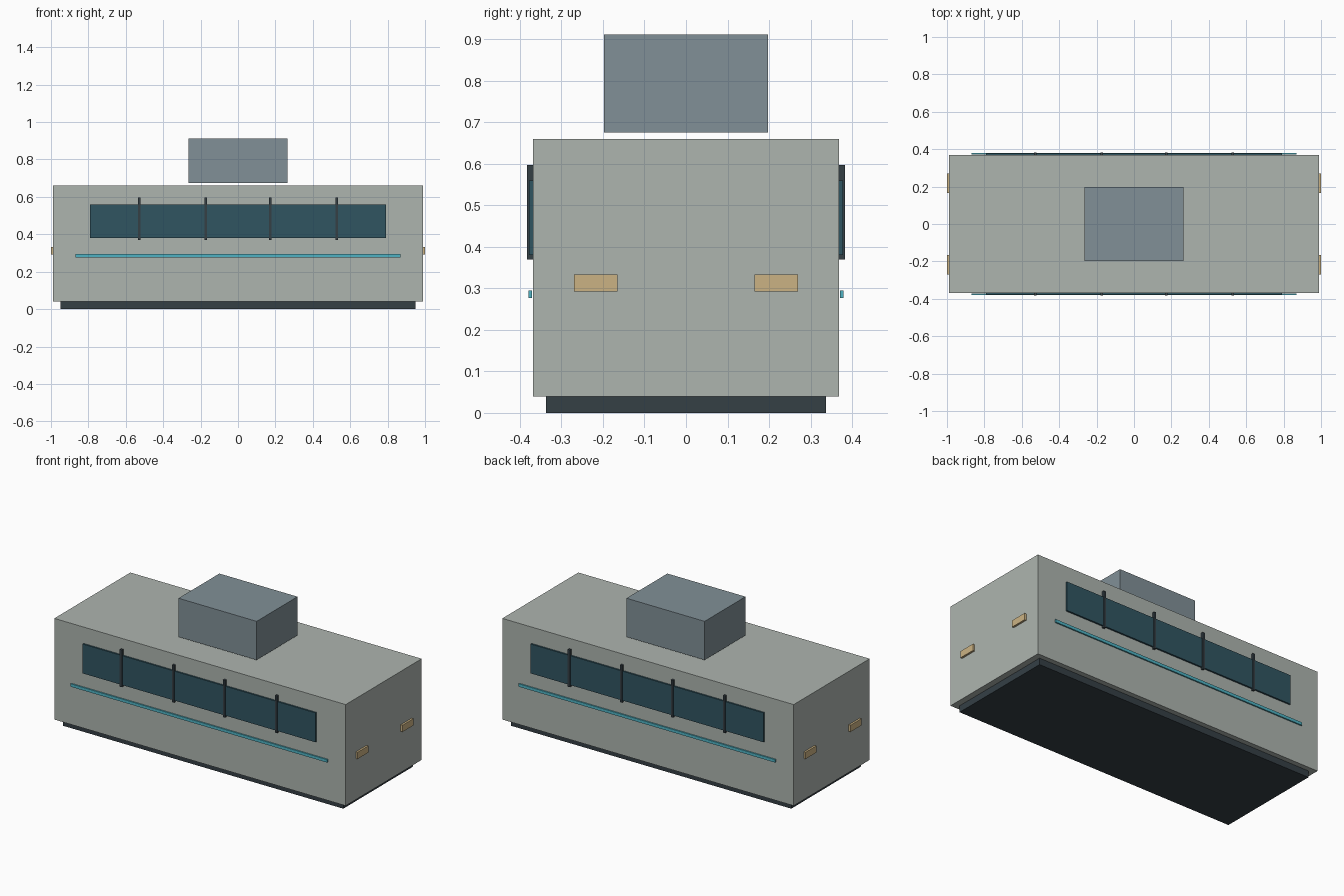
import bpy

if "Cube" in bpy.data.objects:
    bpy.data.objects.remove(bpy.data.objects["Cube"])


def material(name, rgb):
    m = bpy.data.materials.new(name)
    m.diffuse_color = (*rgb, 1)
    m.use_nodes = True
    m.node_tree.nodes["Principled BSDF"].inputs["Base Color"].default_value = m.diffuse_color
    return m


WALL = material("pale_wall", (0.42, 0.46, 0.43))
DARK = material("dark_trim", (0.035, 0.05, 0.06))
GLASS = material("teal_glass", (0.03, 0.09, 0.12))
CYAN = material("cyan_stripe", (0.08, 0.45, 0.55))
LAMP = material("warm_lamp", (0.60, 0.45, 0.23))
ROOF = material("roof_grey", (0.22, 0.28, 0.31))


def box(name, x, y, z, mat):
    """Box from (min, max) ranges along each axis."""
    bpy.ops.mesh.primitive_cube_add(
        size=1, location=[(a + b) / 2 for a, b in (x, y, z)])
    ob = bpy.context.object
    ob.name = name
    ob.scale = [b - a for a, b in (x, y, z)]
    bpy.ops.object.transform_apply(location=False, rotation=False, scale=True)
    ob.data.materials.append(mat)
    return ob


def span(sign, inner, outer):
    """Range between two distances on the chosen side of the centre."""
    return tuple(sorted((sign * inner, sign * outer)))


# Main volume, plinth and floating roof unit
box("base_plinth", (-0.95, 0.95), (-0.337, 0.337), (0, 0.04), DARK)
box("main_body", (-0.988, 0.988), (-0.368, 0.368), (0.04, 0.66), WALL)
box("roof_unit", (-0.265, 0.265), (-0.198, 0.198), (0.675, 0.912), ROOF)

for side, s in (("front", -1), ("back", 1)):
    # Window band, its posts and the stripe below
    box(f"{side}_window", (-0.79, 0.79), span(s, 0.362, 0.378), (0.38, 0.56), GLASS)
    for i, x in enumerate((-0.527, -0.172, 0.172, 0.527)):
        box(f"{side}_window_post_{i + 1}", (x - 0.007, x + 0.007),
            span(s, 0.368, 0.383), (0.369, 0.597), DARK)
    box(f"{side}_stripe", (-0.87, 0.87), span(s, 0.371, 0.379), (0.277, 0.295), CYAN)

for end, e in (("left", -1), ("right", 1)):
    # Lamps on both end walls
    for side, s in (("front", -1), ("back", 1)):
        box(f"{end}_{side}_lamp", span(e, 0.988, 1.0),
            span(s, 0.165, 0.27), (0.292, 0.333), LAMP)
